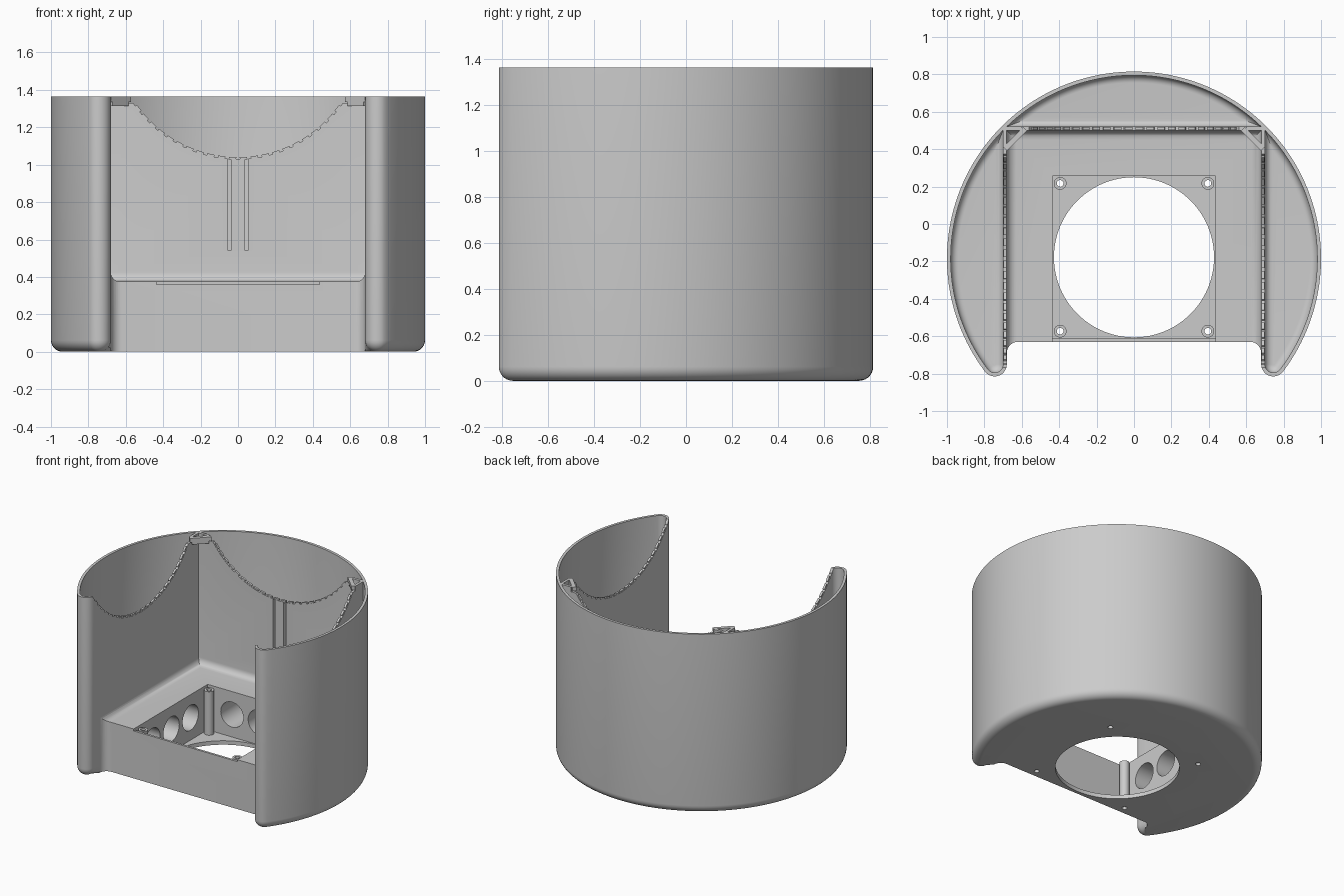
import bpy, bmesh, math
from math import sin, cos, pi, radians, atan2, acos, asin
from mathutils import Matrix, Vector

if "Cube" in bpy.data.objects:
    bpy.data.objects.remove(bpy.data.objects["Cube"])

grey = bpy.data.materials.new("plain_grey")
grey.use_nodes = True
COLOUR = (0.6, 0.6, 0.6, 1)
grey.diffuse_color = COLOUR
grey.node_tree.nodes["Principled BSDF"].inputs["Base Color"].default_value = COLOUR

CY = -0.185           # centre of the round outer wall
HEIGHT = 1.365
TIP = Vector((0.745, -0.75))   # centre of each rounded arm end
TIP_R = 0.065
WALL = 0.02
FLOOR = 0.03
ROOM_X, ROOM_Y, ROOM_Z = 0.68, 0.5, 0.375
WELL, WELL_Y = 0.435, -0.178


def finish(bm, name, angle=35):
    bmesh.ops.recalc_face_normals(bm, faces=bm.faces)
    mesh = bpy.data.meshes.new(name)
    bm.to_mesh(mesh)
    bm.free()
    mesh.materials.append(grey)
    ob = bpy.data.objects.new(name, mesh)
    bpy.context.scene.collection.objects.link(ob)
    return ob


def arc(cx, cy, r, a0, a1, n):
    return [(cx + r * cos(a0 + (a1 - a0) * i / n), cy + r * sin(a0 + (a1 - a0) * i / n))
            for i in range(n + 1)]


def mirror(points):
    return [(-x, y) for x, y in points]


def loft(name, rings):
    """Closed solid through a stack of (z, outline) rings."""
    bm = bmesh.new()
    loops = [[bm.verts.new((x, y, z)) for x, y in ring] for z, ring in rings]
    for a, b in zip(loops, loops[1:]):
        for i in range(len(a)):
            j = (i + 1) % len(a)
            bm.faces.new((a[i], a[j], b[j], b[i]))
    bm.faces.new(loops[0])
    bm.faces.new(loops[-1])
    return finish(bm, name)


def rounded_loft(name, outline, z0, z1, r, steps=7):
    """Solid whose bottom edge is rounded with radius r; outline(d) is inset by d."""
    turns = [i * pi / 2 / steps for i in range(steps + 1)]
    rings = [(z0 + r * (1 - cos(t)), outline(r * (1 - sin(t)))) for t in turns]
    return loft(name, rings + [(z1, outline(0))])


def add_box(bm, x0, x1, y0, y1, z0, z1, matrix=Matrix()):
    size = Matrix.Diagonal((x1 - x0, y1 - y0, z1 - z0, 1))
    mid = Matrix.Translation(((x0 + x1) / 2, (y0 + y1) / 2, (z0 + z1) / 2))
    bmesh.ops.create_cube(bm, size=1, matrix=matrix @ mid @ size)


def box(name, *bounds):
    bm = bmesh.new()
    add_box(bm, *bounds)
    return finish(bm, name)


def rod(name, start, end, r, n=48):
    a, b = Vector(start), Vector(end)
    turn = (b - a).to_track_quat('Z', 'Y').to_matrix().to_4x4()
    bm = bmesh.new()
    bmesh.ops.create_cone(bm, cap_ends=True, segments=n, radius1=r, radius2=r,
                          depth=(b - a).length, matrix=Matrix.Translation((a + b) / 2) @ turn)
    return finish(bm, name)


def cut(target, cutter, operation='DIFFERENCE'):
    mod = target.modifiers.new("cut", 'BOOLEAN')
    mod.operation, mod.solver, mod.object = operation, 'EXACT', cutter
    bpy.context.view_layer.objects.active = target
    bpy.ops.object.modifier_apply(modifier=mod.name)
    bpy.data.objects.remove(cutter)


# Outlines, each inset by d
TIP_A = atan2(TIP.y - CY, TIP.x)


def body_outline(d):
    wall = arc(0, CY, 1 - d, TIP_A, pi - TIP_A, 120)
    left_tip = arc(-TIP.x, TIP.y, TIP_R - d, pi - TIP_A, 2 * pi, 14)[1:]
    left_fillet = arc(-0.62, -0.69, 0.06, pi, pi / 2, 8)
    half = left_tip + left_fillet
    return wall + half + mirror(half)[::-1][:-1]


def side_pocket(d):
    x, r = ROOM_X + WALL + d, 1 - WALL - d
    return (arc(0, CY, r, TIP_A, acos(x / r), 50)
            + arc(TIP.x, TIP.y, TIP_R - WALL - d, pi, 2 * pi + TIP_A, 14)[:-1])


def back_pocket(d):
    y, r = ROOM_Y + WALL + d, 1 - WALL - d
    a = asin((y - CY) / r)
    return arc(0, CY, r, a, pi - a, 50)


def room(d):
    x = ROOM_X + 0.0004 - d
    return [(-x, -0.7), (x, -0.7), (x, ROOM_Y - d), (-x, ROOM_Y - d)]


# Main body: round shell with pockets, inner room, square well
body = rounded_loft("housing_body", body_outline, 0, HEIGHT, 0.062)
cut(body, rounded_loft("room", room, ROOM_Z, 2, 0.05))
cut(body, rounded_loft("back_pocket", back_pocket, FLOOR, 2, 0.04))
for s in (1, -1):
    cut(body, rounded_loft("side_pocket",
                           lambda d: [(s * x, y) for x, y in side_pocket(d)], FLOOR, 2, 0.04))
cut(body, box("well", -WELL, WELL, WELL_Y - WELL, WELL_Y + WELL, FLOOR, 0.7))
cut(body, box("front_notch", -WELL, WELL, -0.66, -0.59, 0.36, 0.5))
cut(body, rod("fan_opening", (0, WELL_Y, -0.2), (0, WELL_Y, 0.2), 0.428, 96))

# Scalloped tops of the three inner walls
ARC_R, ARC_Z, TOP = 0.673, 1.703, 1.33
cut(body, rod("back_scallop", (0, 0.45, ARC_Z), (0, 0.56, ARC_Z), ARC_R, 128))
cut(body, box("back_top", -0.6, 0.6, 0.45, 0.54, TOP, 2))
for s in (1, -1):
    cut(body, rod("side_scallop", (s * 0.6, CY, ARC_Z), (s * 0.72, CY, ARC_Z), ARC_R, 128))
    cut(body, box("side_top", *sorted((s * 0.6, s * 0.72)), -0.75, 0.41, TOP, 2))

# Cable slots in the back wall
for s in (1, -1):
    cut(body, box("slot", s * 0.045 - 0.011, s * 0.045 + 0.011, 0.45, 0.56, 0.545, 1.2))

# Round tunnels from the well into the pockets
for k in (-1, 0, 1):
    y, x = WELL_Y + k * 0.23, k * 0.23
    cut(body, rod("side_tunnel", (-0.76, y, 0.2), (0.76, y, 0.2), 0.095))
    cut(body, rod("back_tunnel", (x, 0.1, 0.2), (x, 0.6, 0.2), 0.095))

# Screw posts in the well corners, drilled through the floor
for sx in (1, -1):
    for sy in (1, -1):
        x, y = sx * 0.395, WELL_Y + sy * 0.395
        cut(body, rod("post", (x, y, 0.015), (x, y, 0.36), 0.034, 24), 'UNION')
        cut(body, rod("screw_hole", (x, y, -0.1), (x, y, 0.6), 0.018, 20))

# Small teeth along the scalloped edges
bm = bmesh.new()
places = [Matrix.Translation((0, ROOM_Y + WALL / 2, ARC_Z))]
for s in (1, -1):
    places.append(Matrix.Translation((s * (ROOM_X + WALL / 2), CY, ARC_Z))
                  @ Matrix.Rotation(pi / 2, 4, 'Z'))
for place in places:
    for i in range(22):
        tilt = Matrix.Rotation((i - 10.5) * 0.088, 4, 'Y')
        add_box(bm, -0.02, 0.02, -0.008, 0.008, -ARC_R - 0.005, -ARC_R + 0.011, place @ tilt)
teeth = finish(bm, "scallop_teeth")

# Diagonal brackets across the two back corners
bm = bmesh.new()
for s in (1, -1):
    place = Matrix.Translation((s * 0.635, 0.455, 0)) @ Matrix.Rotation(-s * pi / 4, 4, 'Z')
    add_box(bm, -0.075, 0.075, -0.014, 0.014, 1.335, HEIGHT, place)
    add_box(bm, -0.06, 0.06, -0.009, 0.014, 1.315, 1.336, place)
brackets = finish(bm, "corner_brackets")

bpy.ops.object.select_all(action='DESELECT')
body.select_set(True)
bpy.context.view_layer.objects.active = body
bpy.ops.object.shade_smooth_by_angle(angle=radians(30))
